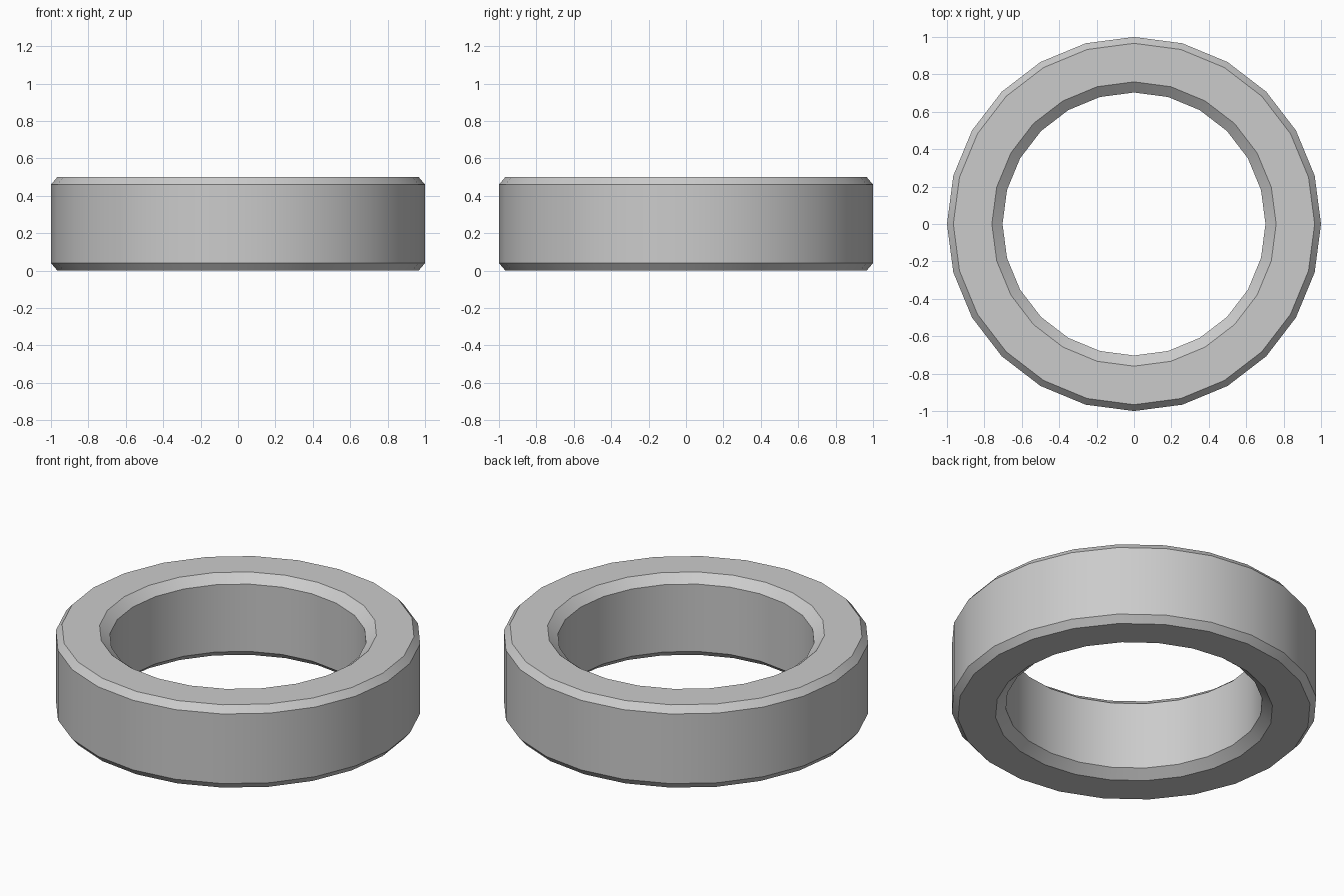
import bpy, bmesh, math

if "Cube" in bpy.data.objects:
    bpy.data.objects.remove(bpy.data.objects["Cube"])

SIDES = 24
# Chamfered cross-section as (radius, z), going round the band
profile = [(1.0, 0.04), (1.0, 0.46), (0.966, 0.5), (0.76, 0.5),
           (0.703, 0.453), (0.703, 0.047), (0.76, 0.0), (0.966, 0.0)]

# Ring: one section per side, bridged to the next
bm = bmesh.new()
rings = []
for i in range(SIDES):
    a = 2 * math.pi * i / SIDES
    rings.append([bm.verts.new((r * math.cos(a), r * math.sin(a), z)) for r, z in profile])
n = len(profile)
for i in range(SIDES):
    cur, nxt = rings[i], rings[(i + 1) % SIDES]
    for j in range(n):
        k = (j + 1) % n
        bm.faces.new((cur[j], nxt[j], nxt[k], cur[k]))
bmesh.ops.recalc_face_normals(bm, faces=bm.faces)

mesh = bpy.data.meshes.new("ring")
bm.to_mesh(mesh)
bm.free()
ring = bpy.data.objects.new("ring", mesh)
bpy.context.collection.objects.link(ring)

# Smooth round the walls, crisp chamfer edges
bpy.context.view_layer.objects.active = ring
ring.select_set(True)
bpy.ops.object.shade_smooth_by_angle(angle=math.radians(30))
